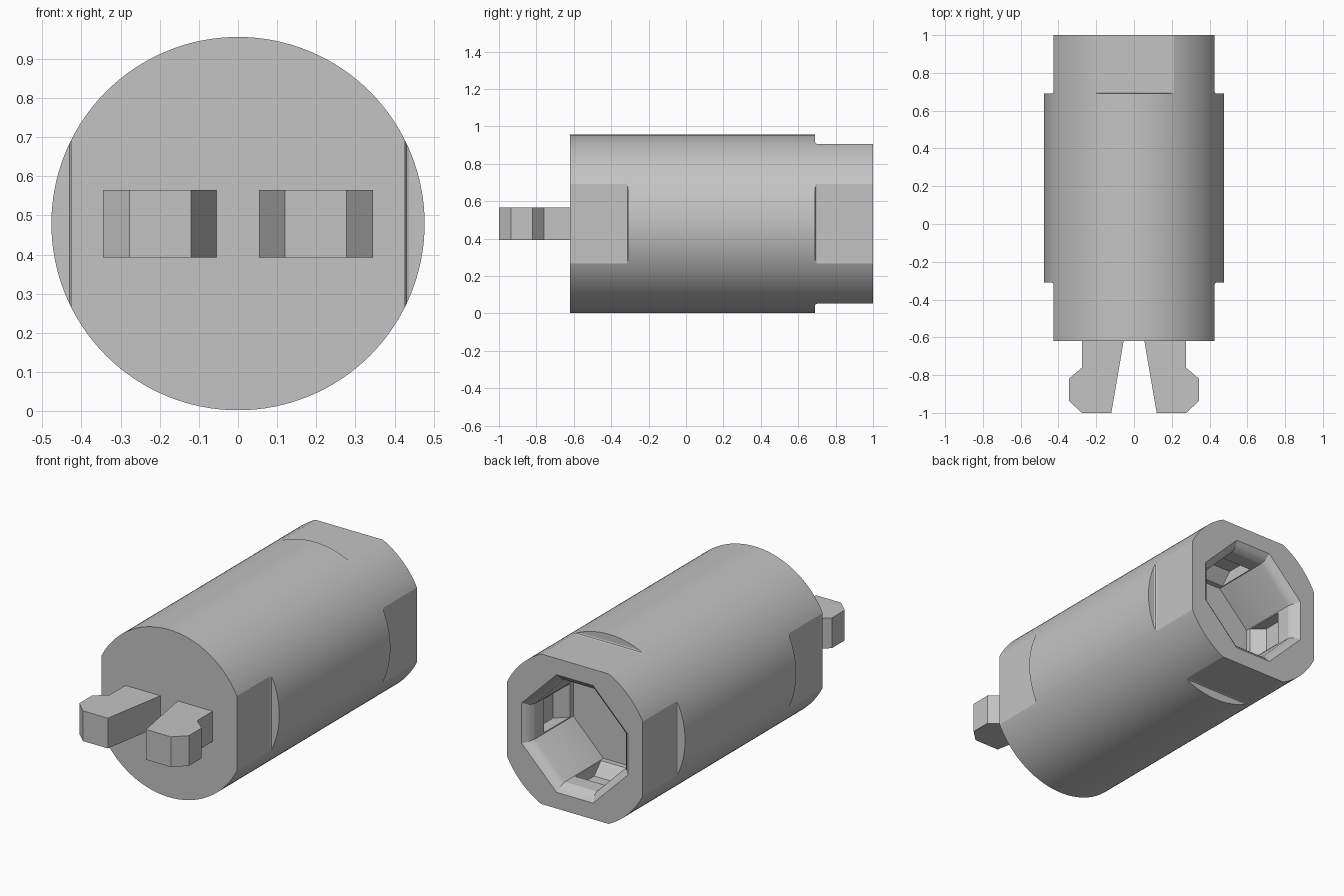
import bpy, bmesh, math
from mathutils import Matrix, Vector

if "Cube" in bpy.data.objects:
    bpy.data.objects.remove(bpy.data.objects["Cube"])

R, FLAT, CZ = 0.477, 0.427, 0.479      # body radius, flat distance, axis height
FRONT, BACK = -0.62, 1.0

grey = bpy.data.materials.new("light grey")
grey.diffuse_color = (0.55, 0.55, 0.55, 1)
grey.use_nodes = True
grey.node_tree.nodes["Principled BSDF"].inputs["Base Color"].default_value = grey.diffuse_color


def loft(name, rings):
    """Closed solid skinned through rings of equal point count."""
    bm = bmesh.new()
    loops = [[bm.verts.new(p) for p in ring] for ring in rings]
    n = len(loops[0])
    for a, b in zip(loops, loops[1:]):
        for i in range(n):
            j = (i + 1) % n
            bm.faces.new((a[i], a[j], b[j], b[i]))
    bm.faces.new(loops[0][::-1])
    bm.faces.new(loops[-1])
    bmesh.ops.recalc_face_normals(bm, faces=bm.faces)
    mesh = bpy.data.meshes.new(name)
    bm.to_mesh(mesh)
    bm.free()
    mesh.materials.append(grey)
    ob = bpy.data.objects.new(name, mesh)
    bpy.context.collection.objects.link(ob)
    return ob


def plate(name, profile, half, turn=0.0):
    """Extrude an (outward, y) profile sideways, turned about the body axis."""
    m = Matrix.Translation((0, 0, CZ)) @ Matrix.Rotation(turn, 4, 'Y')
    return loft(name, [[m @ Vector((x, y, s)) for x, y in profile]
                       for s in (-half, half)])


def octagon(y, a, h):
    pts = [(a, -h), (a, h), (h, a), (-h, a), (-a, h), (-a, -h), (-h, -a), (h, -a)]
    return [(x, y, CZ + z) for x, z in pts]


def circle(y, r, n=128):
    return [(r * math.cos(2 * math.pi * i / n), y,
             CZ + r * math.sin(2 * math.pi * i / n)) for i in range(n)]


def cut(target, tool):
    tool.hide_render = True
    mod = target.modifiers.new("cut", 'BOOLEAN')
    mod.operation, mod.solver, mod.object = 'DIFFERENCE', 'EXACT', tool
    bpy.context.view_layer.objects.active = target
    bpy.ops.object.modifier_apply(modifier=mod.name)
    bpy.data.objects.remove(tool)


# Round body
body = loft("body", [circle(FRONT, R), circle(BACK, R)])

# Wrench flats: four at the back, two at the front, each with a filleted shoulder
back_flat = [(FLAT, 1.1), (FLAT, 0.70), (0.43, 0.693), (0.437, 0.69),
             (0.6, 0.69), (0.6, 1.1)]
front_flat = [(FLAT, -0.8), (FLAT, -0.32), (0.43, -0.313), (0.437, -0.31),
              (0.6, -0.31), (0.6, -0.8)]
for k in range(4):
    cut(body, plate("back_flat_cutter", back_flat, 0.5, k * math.pi / 2))
for k in (0, 2):
    cut(body, plate("front_flat_cutter", front_flat, 0.5, k * math.pi / 2))

# Octagonal socket with a rounded mouth
cut(body, loft("socket_cutter", [
    octagon(1.05, 0.335, 0.115), octagon(1.0, 0.335, 0.115),
    octagon(0.985, 0.315, 0.108), octagon(0.968, 0.301, 0.104),
    octagon(0.945, 0.292, 0.101), octagon(0.60, 0.29, 0.10)]))

# Latch recesses in the four flat socket walls
recess = [(0.25, 0.89), (0.28, 0.87), (0.355, 0.81), (0.355, 0.69),
          (0.28, 0.62), (0.25, 0.62)]
for k in range(4):
    cut(body, plate("recess_cutter", recess, 0.095, k * math.pi / 2))

# Pair of hooked snap clips on the front
clip = [(0.055, FRONT), (0.12, -1.0), (0.277, -1.0), (0.345, -0.935),
        (0.345, -0.82), (0.275, -0.76), (0.275, FRONT)]
plate("right_clip", clip, 0.086)
plate("left_clip", clip, 0.086, math.pi)

# Smooth the round body, keep the edges of the flats crisp
bpy.ops.object.select_all(action='DESELECT')
body.select_set(True)
bpy.context.view_layer.objects.active = body
bpy.ops.object.shade_smooth_by_angle(angle=math.radians(20))
